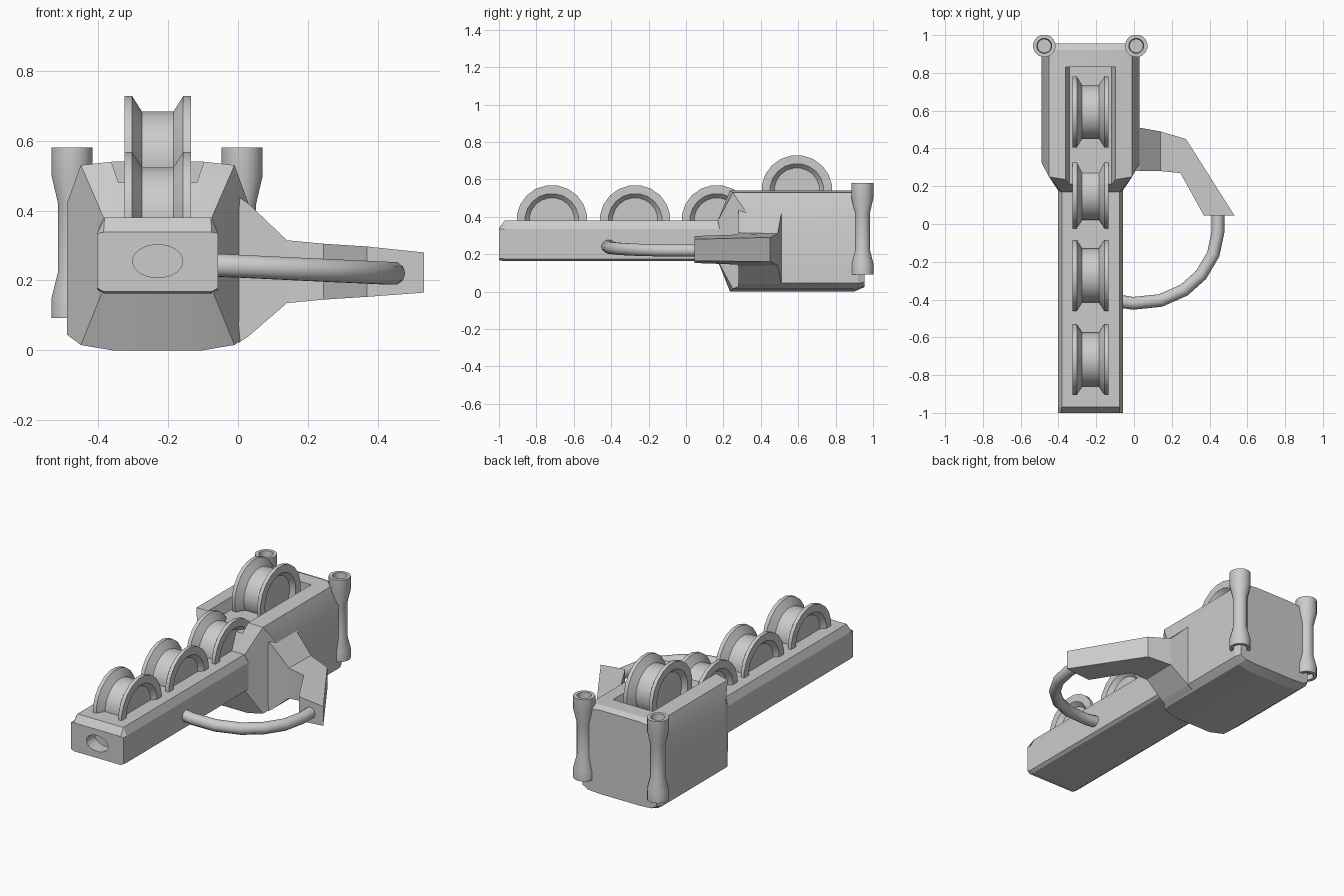
import bpy, bmesh, math
from mathutils import Vector

if "Cube" in bpy.data.objects:
    bpy.data.objects.remove(bpy.data.objects["Cube"])

CX = -0.23  # centre line of the main unit


def finish(name, bm, smooth=None):
    bmesh.ops.recalc_face_normals(bm, faces=bm.faces)
    me = bpy.data.meshes.new(name)
    bm.to_mesh(me)
    bm.free()
    ob = bpy.data.objects.new(name, me)
    bpy.context.collection.objects.link(ob)
    if smooth:
        bpy.ops.object.select_all(action='DESELECT')
        ob.select_set(True)
        bpy.context.view_layer.objects.active = ob
        bpy.ops.object.shade_smooth_by_angle(angle=math.radians(smooth))
    return ob


def loft(name, sections, smooth=None, closed=False):
    """Skin a list of equal-length point loops."""
    bm = bmesh.new()
    rings = [[bm.verts.new(p) for p in s] for s in sections]
    n = len(rings[0])
    pairs = list(zip(rings, rings[1:])) + ([(rings[-1], rings[0])] if closed else [])
    for a, b in pairs:
        for i in range(n):
            j = (i + 1) % n
            bm.faces.new((a[i], a[j], b[j], b[i]))
    if not closed:
        bm.faces.new(rings[0])
        bm.faces.new(rings[-1])
    return finish(name, bm, smooth)


def lathe(name, profile, axis, centre, n, smooth):
    """Turn (radius, height) profile about the x or z axis."""
    c = Vector(centre)
    rings = []
    for r, h in profile:
        ring = []
        for i in range(n):
            t = 2 * math.pi * (i + 0.5) / n
            u, v = r * math.cos(t), r * math.sin(t)
            ring.append(c + (Vector((h, u, v)) if axis == 'x' else Vector((u, v, h))))
        rings.append(ring)
    return loft(name, rings, smooth)


def mirrored(half):
    """Half section (half width, y, z), bottom to top, to a full loop."""
    return ([(CX + w, y, z) for w, y, z in half]
            + [(CX - w, y, z) for w, y, z in reversed(half)])


def cut(target, cutter):
    cutter.hide_render = True
    cutter.hide_viewport = True
    m = target.modifiers.new("cut", 'BOOLEAN')
    m.operation = 'DIFFERENCE'
    m.solver = 'EXACT'
    m.object = cutter


# long front beam with chamfered top
beam = loft("front_beam", [
    mirrored([(.155, -1, .168), (.173, -1, .178), (.173, -1, .335), (.155, -1, .338)]),
    mirrored([(.155, -.97, .163), (.173, -.97, .175), (.173, -.97, .335), (.152, -.97, .38)]),
    mirrored([(.155, .4, .163), (.173, .4, .175), (.173, .4, .335), (.152, .4, .38)])])
bore = lathe("bore_cutter", [(.072, -.08), (.072, .08)], 'z', (0, 0, 0), 20, 30)
bore.rotation_euler = (math.pi / 2, 0, 0)
bore.scale = (1, .66, 1)
bore.location = (CX, -1, .255)
cut(beam, bore)

# rear housing, tapering into the beam
body = loft("rear_housing", [
    mirrored([(.12, .17, .163), (.16, .17, .163), (.173, .18, .175),
              (.173, .18, .335), (.155, .17, .38), (.12, .17, .38)]),
    mirrored([(.13, .235, 0), (.22, .25, .015), (.26, .325, .045),
              (.26, .325, .42), (.22, .25, .53), (.13, .235, .54)]),
    mirrored([(.13, .90, 0), (.22, .90, .015), (.26, .92, .045),
              (.26, .92, .42), (.22, .92, .53), (.13, .92, .54)]),
    mirrored([(.13, .955, .025), (.21, .955, .03), (.245, .955, .05),
              (.245, .955, .42), (.21, .955, .515), (.13, .955, .525)])], smooth=20)
slot = loft("slot_cutter", [
    mirrored([(.112, y, .48), (.133, y, .541), (.133, y, .7)]) for y in (.1, .83)])
cut(body, slot)

# grooved rollers with dished faces
half = [(.122, .07), (.145, .095), (.19, .095), (.19, .073), (.145, .045)]
roller = [(.02, -.07)] + [(r, -h) for r, h in half] + list(reversed(half)) + [(.02, .07)]
for k, (y, z) in enumerate([(.593, .54), (.165, .38), (-.272, .38), (-.717, .38)]):
    lathe(f"roller_{k + 1}", roller, 'x', (CX, y, z), 20, 25)

# hollow-ended corner posts
post = [(.038, .125), (.04, .092), (.06, .092), (.06, .15), (.041, .225),
        (.041, .42), (.06, .50), (.06, .58), (.04, .58), (.036, .54)]
for side, x in (("left", -.475), ("right", .012)):
    lathe(f"{side}_post", post, 'z', (x, .943, 0), 16, 25)


# bent side arm: inner and outer edge of each section with their z ranges
def arm_section(inner, outer, zi, zo):
    return [(*inner, zi[0]), (*outer, zo[0]), (*outer, zo[1]), (*inner, zi[1])]


loft("side_arm", [
    arm_section((.0, .28), (.0, .51), (.02, .44), (.02, .44)),
    arm_section((.03, .28), (.03, .51), (.04, .42), (.04, .42)),
    arm_section((.14, .28), (.14, .49), (.135, .315), (.14, .31)),
    arm_section((.245, .27), (.275, .45), (.145, .305), (.16, .29)),
    arm_section((.37, .045), (.532, .045), (.153, .297), (.165, .28))])

# curved hose from the arm to the beam
cu = bpy.data.curves.new("hose", 'CURVE')
cu.dimensions = '3D'
cu.bevel_depth = .034
cu.bevel_resolution = 3
cu.use_fill_caps = True
path = [(.445, .09, .22), (.445, -.04, .22), (.42, -.16, .221), (.355, -.27, .224),
        (.265, -.35, .228), (.14, -.405, .234), (-.005, -.42, .241), (-.1, -.405, .245)]
sp = cu.splines.new('POLY')
sp.points.add(len(path) - 1)
for pt, co in zip(sp.points, path):
    pt.co = (*co, 1)
sp.use_smooth = True
bpy.context.collection.objects.link(bpy.data.objects.new("hose", cu))
